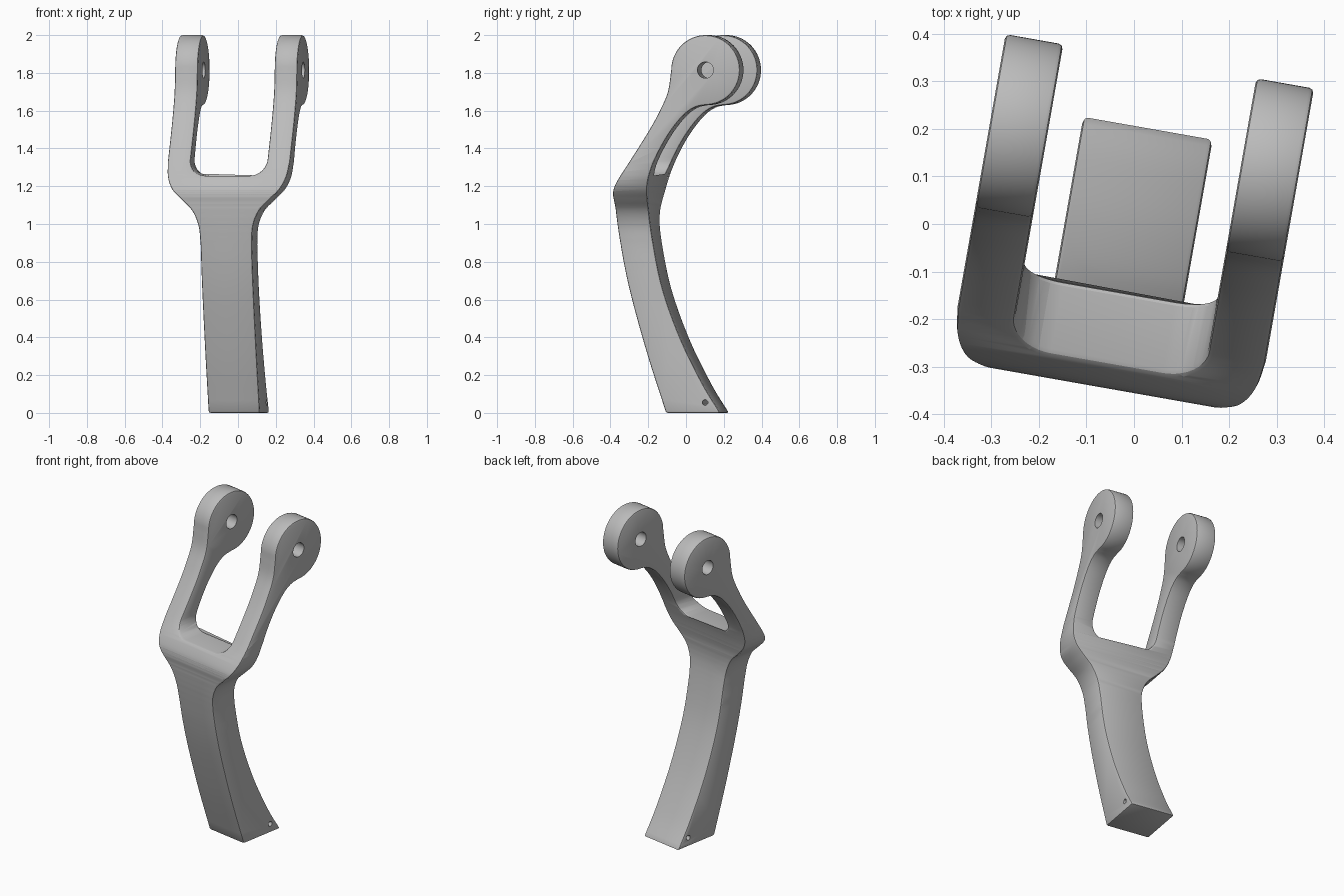
import bpy, bmesh
from math import radians, cos, sin
from mathutils import Matrix, Vector

if "Cube" in bpy.data.objects:
    bpy.data.objects.remove(bpy.data.objects["Cube"])

grey = bpy.data.materials.new("satin grey")
grey.use_nodes = True
grey.diffuse_color = (0.5, 0.5, 0.5, 1)
grey.node_tree.nodes["Principled BSDF"].inputs["Base Color"].default_value = (0.5, 0.5, 0.5, 1)

PIN = (0.158, 1.815)   # eye centre, depth and height
EYE = 0.185            # eye radius


def spline(pts, steps=5):
    """Smooth open curve through the points."""
    p = [Vector(q) for q in pts]
    p = [2 * p[0] - p[1]] + p + [2 * p[-1] - p[-2]]
    out = []
    for a, b, c, d in zip(p, p[1:], p[2:], p[3:]):
        for i in range(steps):
            t = i / steps
            out.append(0.5 * (2 * b + (c - a) * t + (2 * a - 5 * b + 4 * c - d) * t * t
                              + (3 * b - a - 3 * c + d) * t ** 3))
    return out + [p[-2]]


def arc(centre, r, start, end, n):
    angles = [radians(start + (end - start) * i / n) for i in range(n + 1)]
    return [Vector((centre[0] + r * cos(a), centre[1] + r * sin(a))) for a in angles]


def prism(name, outline, axis, half):
    """Extrude an outline given as (across, height) along x or y."""
    bm = bmesh.new()
    def place(a, z, d):
        return (d, a, z) if axis == "x" else (a, d, z)
    face = bm.faces.new([bm.verts.new(place(p[0], p[1], -half)) for p in outline])
    ext = bmesh.ops.extrude_face_region(bm, geom=[face])
    moved = [g for g in ext["geom"] if isinstance(g, bmesh.types.BMVert)]
    bmesh.ops.translate(bm, verts=moved, vec=place(0, 0, 2 * half))
    bmesh.ops.recalc_face_normals(bm, faces=bm.faces)
    mesh = bpy.data.meshes.new(name)
    bm.to_mesh(mesh)
    bm.free()
    mesh.materials.append(grey)
    obj = bpy.data.objects.new(name, mesh)
    bpy.context.collection.objects.link(obj)
    return obj


# Side outline: curved handle back, eye, sloping arm front, handle front
back = spline([(0.204, 0), (0.112, 0.148), (-0.007, 0.386), (-0.104, 0.65), (-0.155, 0.89),
               (-0.173, 1.05), (-0.162, 1.19), (-0.135, 1.29), (-0.09, 1.39), (-0.03, 1.49),
               (0.04, 1.575), (0.1, 1.617), (0.158, 1.63)])
eye = arc(PIN, EYE, -90, 180, 48)
front = spline([(-0.027, 1.815), (-0.045, 1.7), (-0.088, 1.6), (-0.146, 1.495), (-0.248, 1.335),
                (-0.325, 1.22), (-0.35, 1.165), (-0.352, 1.11), (-0.343, 0.96), (-0.291, 0.68),
                (-0.195, 0.33), (-0.088, 0)])
fork = prism("fork_handle", back[:-1] + eye + front[1:], "x", 0.6)

# Front outline: narrow handle flaring into two parallel arms
outer = [Vector((0.138, -0.1)), Vector((0.138, 0.8))] + spline(
    [(0.138, 0.89), (0.147, 0.99), (0.18, 1.07), (0.238, 1.13), (0.29, 1.185), (0.319, 1.25), (0.329, 1.33)])
inner = [Vector((0.329, 2.1)), Vector((0.206, 2.1))] + arc((0.119, 1.342), 0.087, 0, -90, 10)
half = outer + inner
outline = half + [Vector((-p.x, p.y)) for p in reversed(half)]
shape = prism("front_outline_cutter", outline, "y", 0.8)

# Pin holes through the eyes and a small hole through the handle foot
pin = prism("pin_hole_cutter", arc(PIN, 0.043, 0, 348.75, 31), "x", 0.7)
foot = prism("foot_hole_cutter", arc((0.123, 0.055), 0.015, 0, 337.5, 15), "x", 0.7)


def boolean(cutter, operation):
    mod = fork.modifiers.new(cutter.name, "BOOLEAN")
    mod.operation, mod.object, mod.solver = operation, cutter, "EXACT"


boolean(shape, "INTERSECT")
bevel = fork.modifiers.new("edge_rounding", "BEVEL")
bevel.width, bevel.segments = 0.01, 2
bevel.limit_method, bevel.angle_limit = "ANGLE", radians(40)
bevel.use_clamp_overlap = False
boolean(pin, "DIFFERENCE")
boolean(foot, "DIFFERENCE")

# Bake the cuts, remove the cutters and turn the part
graph = bpy.context.evaluated_depsgraph_get()
mesh = bpy.data.meshes.new_from_object(fork.evaluated_get(graph))
fork.modifiers.clear()
fork.data = mesh
for cutter in (shape, pin, foot):
    bpy.data.objects.remove(cutter)
mesh.transform(Matrix.Rotation(radians(-10), 4, "Z") @ Matrix.Translation((-0.006, 0.003, 0)))

bpy.ops.object.select_all(action="DESELECT")
fork.select_set(True)
bpy.context.view_layer.objects.active = fork
bpy.ops.object.shade_smooth_by_angle(angle=radians(24))
